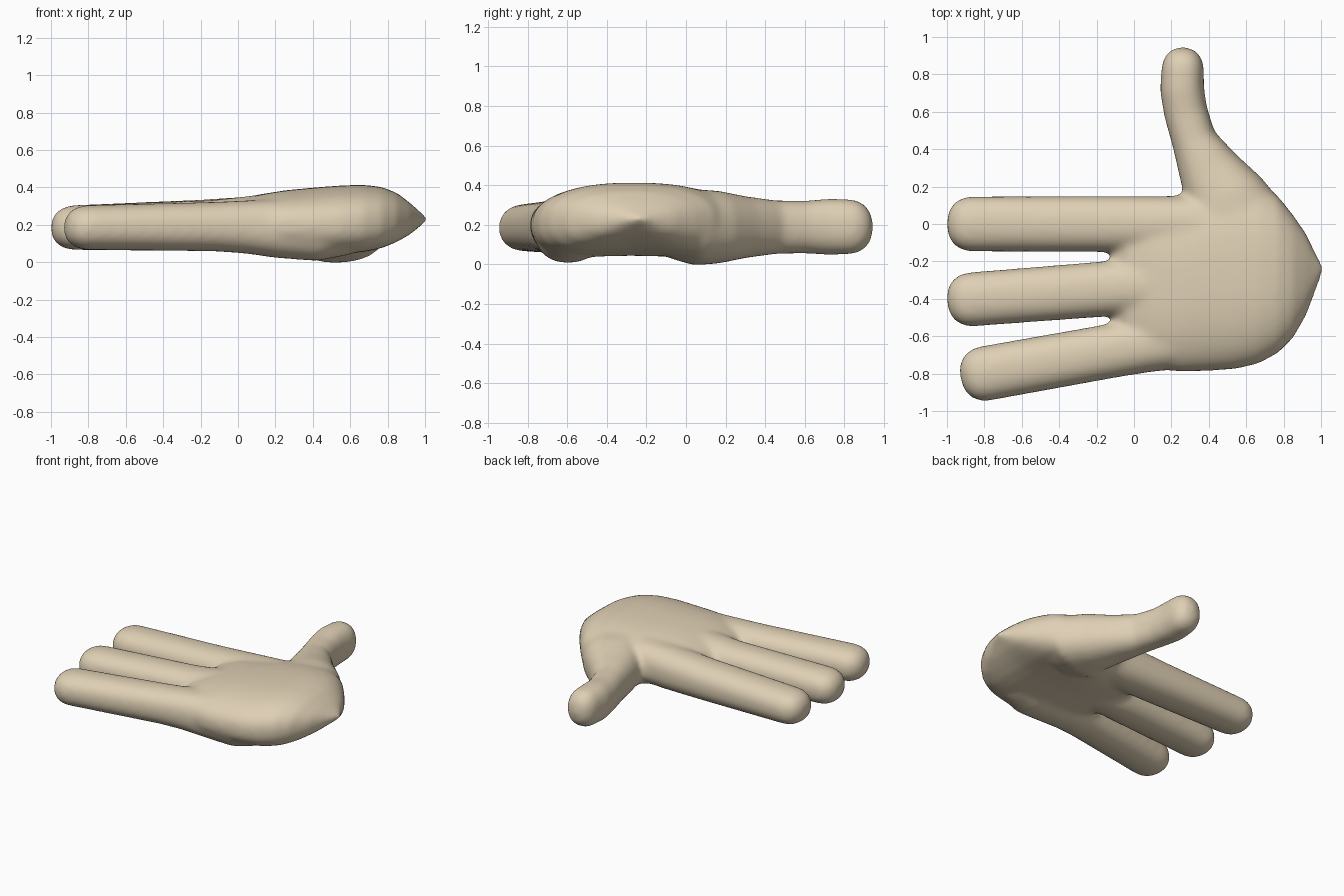
import bpy, bmesh
from math import sin, cos, pi, copysign
from mathutils import Vector

if "Cube" in bpy.data.objects:
    bpy.data.objects.remove(bpy.data.objects["Cube"], do_unlink=True)

SIDES = 40
UP = Vector((0, 0, 1))


def power(v, p):
    return copysign(abs(v) ** p, v)


def loft(bm, stations, squareness=2.3):
    """Skin rounded rings; a station is (centre, side axis, half width, half height, cup)."""
    rings = []
    for centre, side, w, h, cup in stations:
        ring = []
        for i in range(SIDES):
            a = 2 * pi * i / SIDES
            u, v = power(cos(a), 2 / squareness), power(sin(a), 2 / squareness)
            lift = cup * (1 - u * u) ** 2 if v < 0 else 0
            ring.append(bm.verts.new(centre + side * (u * w) + UP * (v * h + lift)))
        rings.append(ring)
    for a, b in zip(rings, rings[1:]):
        for i in range(SIDES):
            j = (i + 1) % SIDES
            bm.faces.new((a[i], a[j], b[j], b[i]))
    bm.faces.new(rings[0])
    bm.faces.new(rings[-1])


def digit(bm, points, cap):
    """Tube through (x, y, z, half width, half height) points with a rounded tip."""
    centres = [Vector(p[:3]) for p in points]
    stations = []
    for i, p in enumerate(points):
        d = (centres[min(i + 1, len(points) - 1)] - centres[max(i - 1, 0)]).normalized()
        stations.append((centres[i], d.cross(UP).normalized(), p[3], p[4], 0))
    tip, side, w, h, _ = stations[-1]
    for k in range(1, 9):
        t = k / 8 * pi * 0.48
        s = cos(t) ** 0.8
        stations.append((tip + d * (cap * sin(t)), side, w * s, h * s, 0))
    loft(bm, stations)


bm = bmesh.new()

# Index and middle fingers, from knuckle to tip
digit(bm, [(0.35, 0.0, 0.22, 0.15, 0.15), (0.1, 0.0, 0.207, 0.15, 0.147),
           (-0.2, 0.0, 0.197, 0.15, 0.137), (-0.87, 0.0, 0.185, 0.147, 0.12)], 0.13)
digit(bm, [(0.3, -0.31, 0.24, 0.15, 0.14), (0.1, -0.33, 0.218, 0.15, 0.14),
           (-0.15, -0.347, 0.198, 0.148, 0.133), (-0.87, -0.403, 0.185, 0.145, 0.12)], 0.13)

# Little finger, running back into the pad along the outer edge of the palm
digit(bm, [(0.76, -0.49, 0.23, 0.09, 0.08), (0.6, -0.55, 0.2, 0.155, 0.16),
           (0.42, -0.595, 0.174, 0.17, 0.168), (0.2, -0.62, 0.18, 0.157, 0.157),
           (0.04, -0.65, 0.188, 0.147, 0.142), (-0.13, -0.68, 0.19, 0.145, 0.132),
           (-0.8, -0.8, 0.185, 0.147, 0.12)], 0.13)

# Thumb with its broad base
digit(bm, [(0.55, -0.18, 0.22, 0.15, 0.1), (0.54, -0.08, 0.195, 0.22, 0.165),
           (0.53, 0.04, 0.188, 0.28, 0.192), (0.49, 0.15, 0.188, 0.215, 0.185),
           (0.4, 0.29, 0.188, 0.168, 0.157), (0.32, 0.45, 0.188, 0.12, 0.136),
           (0.276, 0.6, 0.188, 0.117, 0.133), (0.257, 0.72, 0.19, 0.118, 0.143),
           (0.26, 0.82, 0.19, 0.114, 0.14)], 0.125)

# Palm, cupped below and tapering to a pointed wrist: x, y min, y max, z min, z max, cup
palm = [(-0.12, -0.56, 0.06, 0.15, 0.24, 0), (-0.04, -0.68, 0.12, 0.09, 0.312, 0.01),
        (0.1, -0.775, 0.145, 0.045, 0.36, 0.025), (0.25, -0.79, 0.155, 0.01, 0.384, 0.04),
        (0.42, -0.785, 0.24, -0.007, 0.4, 0.05), (0.55, -0.775, 0.26, -0.007, 0.41, 0.06),
        (0.67, -0.745, 0.22, 0.0, 0.414, 0.065), (0.77, -0.69, 0.15, 0.025, 0.402, 0.06),
        (0.85, -0.61, 0.05, 0.07, 0.37, 0.045), (0.92, -0.49, -0.05, 0.125, 0.317, 0.025),
        (0.97, -0.36, -0.15, 0.18, 0.272, 0.01), (1.015, -0.25, -0.23, 0.225, 0.235, 0)]
loft(bm, [(Vector((x, (a + b) / 2, (c + d) / 2)), Vector((0, 1, 0)),
           (b - a) / 2, (d - c) / 2, cup) for x, a, b, c, d, cup in palm], 2.4)

bmesh.ops.recalc_face_normals(bm, faces=bm.faces)
mesh = bpy.data.meshes.new("hand")
bm.to_mesh(mesh)
bm.free()
hand = bpy.data.objects.new("hand", mesh)
bpy.context.collection.objects.link(hand)

# Skin colour
skin = bpy.data.materials.new("beige skin")
skin.use_nodes = True
colour = (0.74, 0.63, 0.46, 1)
skin.diffuse_color = colour
skin.node_tree.nodes["Principled BSDF"].inputs["Base Color"].default_value = colour
mesh.materials.append(skin)

# Fuse the parts into one soft surface
remesh = hand.modifiers.new("fuse", 'REMESH')
remesh.mode = 'VOXEL'
remesh.voxel_size = 0.016
remesh.use_smooth_shade = True
smooth = hand.modifiers.new("soften", 'SMOOTH')
smooth.factor = 0.5
smooth.iterations = 20
